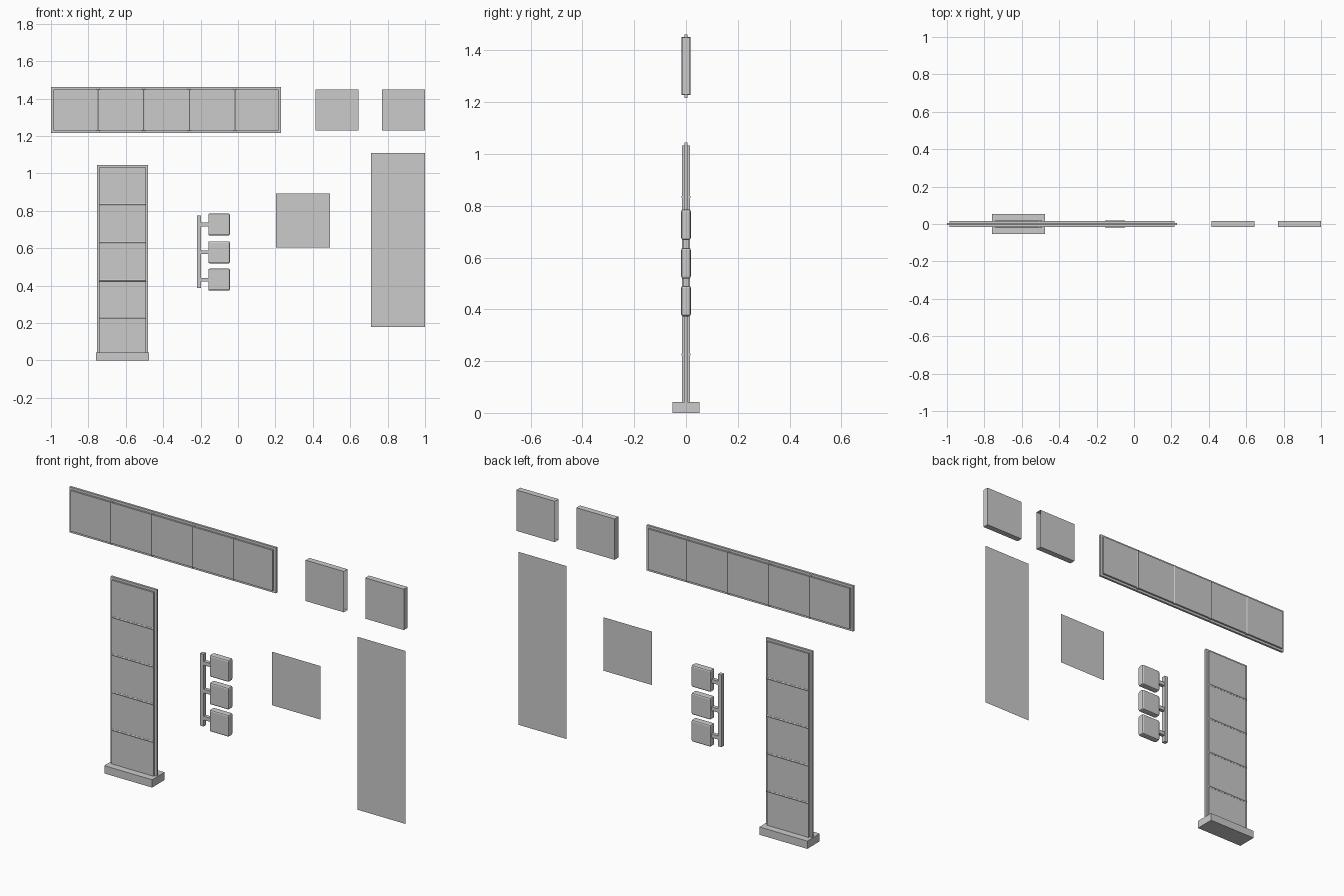
import bpy, bmesh, math
from mathutils import Matrix, Vector

if "Cube" in bpy.data.objects:
    bpy.data.objects.remove(bpy.data.objects["Cube"])


def finish(bm, name, smooth=False):
    me = bpy.data.meshes.new(name)
    bm.to_mesh(me)
    bm.free()
    ob = bpy.data.objects.new(name, me)
    bpy.context.collection.objects.link(ob)
    if smooth:
        for p in me.polygons:
            p.use_smooth = True
    return ob


def box(name, x, y, z, bevel=0, open_side=0):
    """Box from axis ranges; open_side of +1/-1 leaves out that x face."""
    bm = bmesh.new()
    size = Vector((x[1] - x[0], y[1] - y[0], z[1] - z[0]))
    mid = Vector((x[0] + x[1], y[0] + y[1], z[0] + z[1])) / 2
    bmesh.ops.create_cube(bm, size=1, matrix=Matrix.Translation(mid) @ Matrix.Diagonal((*size, 1)))
    if open_side:
        bm.normal_update()
        gone = [f for f in bm.faces if f.normal.x * open_side > 0.9]
        bmesh.ops.delete(bm, geom=gone, context='FACES_ONLY')
    if bevel:
        bmesh.ops.bevel(bm, geom=bm.edges[:], offset=bevel, segments=2, profile=0.5, affect='EDGES')
    return finish(bm, name)


def rod(name, center, length, axis, width, depth):
    """Flattened seam rod lying along x or z."""
    bm = bmesh.new()
    bmesh.ops.create_cone(bm, cap_ends=True, segments=12, radius1=1, radius2=1, depth=length)
    bmesh.ops.scale(bm, vec=(width, depth, 1), verts=bm.verts)
    if axis == 'X':
        bmesh.ops.rotate(bm, cent=(0, 0, 0), matrix=Matrix.Rotation(math.pi / 2, 3, 'Y'), verts=bm.verts)
    bmesh.ops.translate(bm, vec=center, verts=bm.verts)
    return finish(bm, name)


def panel(name, x, z):
    plane = bmesh.new()
    plane.faces.new([plane.verts.new((px, 0, pz)) for px, pz in
                     ((x[0], z[0]), (x[1], z[0]), (x[1], z[1]), (x[0], z[1]))])
    return finish(plane, name)


def framed_sign(name, x, z, inset=0.013, bottom_inset=0.013):
    # thin rim fin sandwiched between two face boards
    box(name + "_rim", x, (-0.006, 0.006), z)
    ix = (x[0] + inset, x[1] - inset)
    iz = (z[0] + bottom_inset, z[1] - inset)
    for side, s in (("front", -1), ("back", 1)):
        box(f"{name}_{side}_board", ix, sorted((s * 0.006, s * 0.0155)), iz)
    return ix, iz


# horizontal sign with upright seams
ix, iz = framed_sign("beam_sign", (-1.0, 0.23), (1.217, 1.462))
for i in range(4):
    rod(f"beam_seam_{i}", (-0.748 + i * 0.244, 0, 1.3395), iz[1] - iz[0] + 0.006, 'Z', 0.010, 0.0175)

# standing sign with level seams and a foot
ix, iz = framed_sign("pillar_sign", (-0.755, -0.48), (0.04, 1.045), bottom_inset=0)
for i in range(4):
    rod(f"pillar_seam_{i}", (-0.6175, 0, 0.226 + i * 0.2025), ix[1] - ix[0], 'X', 0.010, 0.0185)
box("pillar_foot", (-0.76, -0.475), (-0.053, 0.053), (0, 0.042))

# wall rail with three rounded light boxes
box("wall_rail", (-0.219, -0.198), (-0.011, 0.011), (0.387, 0.776))
for i, z in enumerate((0.432, 0.578, 0.727)):
    box(f"light_arm_{i}", (-0.2, -0.155), (-0.010, 0.010), (z - 0.010, z + 0.010))
    box(f"light_box_{i}", (-0.159, -0.043), (-0.0185, 0.0185), (z - 0.059, z + 0.059), bevel=0.008)

# end modules, open towards each other
box("left_end_module", (0.415, 0.643), (-0.016, 0.016), (1.229, 1.449), open_side=1)
box("right_end_module", (0.77, 1.0), (-0.016, 0.016), (1.229, 1.449), open_side=-1)

# flat insert panels
panel("square_panel", (0.203, 0.491), (0.605, 0.893))
panel("tall_panel", (0.711, 1.0), (0.178, 1.11))
